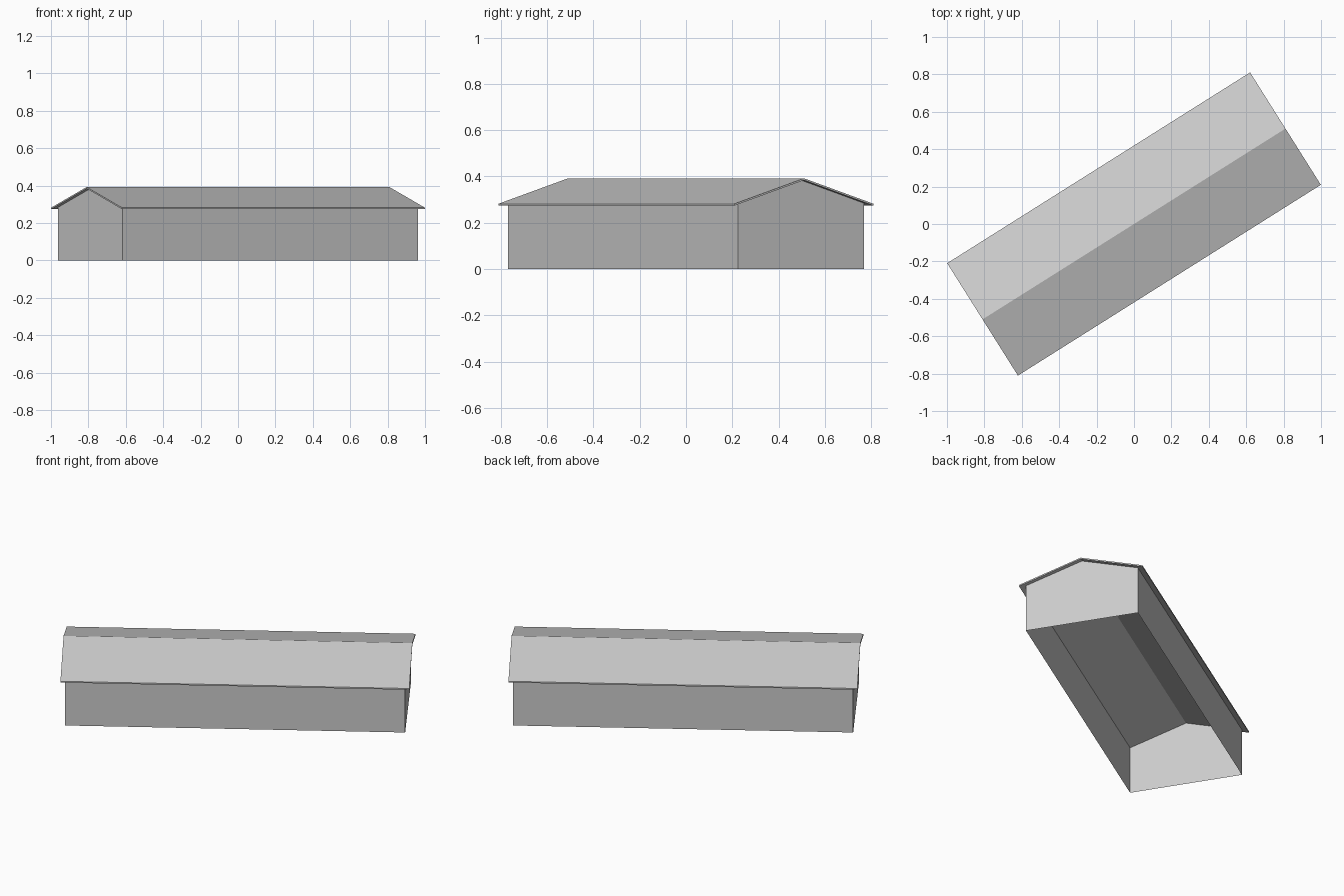
import bpy
import math

cube = bpy.data.objects.get("Cube")
if cube:
    bpy.data.objects.remove(cube, do_unlink=True)

TURN = math.radians(32.2)           # the building stands at an angle
ROOF_L, ROOF_W = 0.957, 0.355       # roof half length, half width
WALL_L, WALL_W = 0.933, 0.322       # wall half length, half width
EAVE, RIDGE, THICK = 0.282, 0.392, 0.008


def material(name, value):
    mat = bpy.data.materials.new(name)
    mat.use_nodes = True
    color = (value, value, value, 1)
    mat.diffuse_color = color
    mat.node_tree.nodes["Principled BSDF"].inputs["Base Color"].default_value = color
    return mat


def extrude_profile(name, profile, half, mat, closed):
    """Sweep a (y, z) profile along x; an open profile leaves its last side off."""
    n = len(profile)
    verts = [(x, y, z) for x in (-half, half) for y, z in profile]
    faces = [list(range(n))[::-1], list(range(n, 2 * n))]
    for i in range(n):
        j = (i + 1) % n
        if closed or (i, j) in ((0, 1), (n - 2, n - 1)):
            faces.append([i, j, n + j, n + i])
    mesh = bpy.data.meshes.new(name)
    mesh.from_pydata(verts, [], faces)
    mesh.materials.append(mat)
    obj = bpy.data.objects.new(name, mesh)
    obj.rotation_euler.z = TURN
    bpy.context.collection.objects.link(obj)
    return obj


plain_grey = material("plain grey", 0.6)

# Walls: thin gabled shell, open below and under the roof
under = RIDGE - THICK
wall_top = under - (RIDGE - EAVE) * WALL_W / ROOF_W
extrude_profile("walls", [(WALL_W, 0), (WALL_W, wall_top), (0, under),
                          (-WALL_W, wall_top), (-WALL_W, 0)],
                WALL_L, plain_grey, closed=False)

# Roof: thin pitched slab with overhanging eaves
extrude_profile("roof", [(ROOF_W, EAVE - THICK), (ROOF_W, EAVE), (0, RIDGE),
                         (-ROOF_W, EAVE), (-ROOF_W, EAVE - THICK), (0, under)],
                ROOF_L, plain_grey, closed=True)
